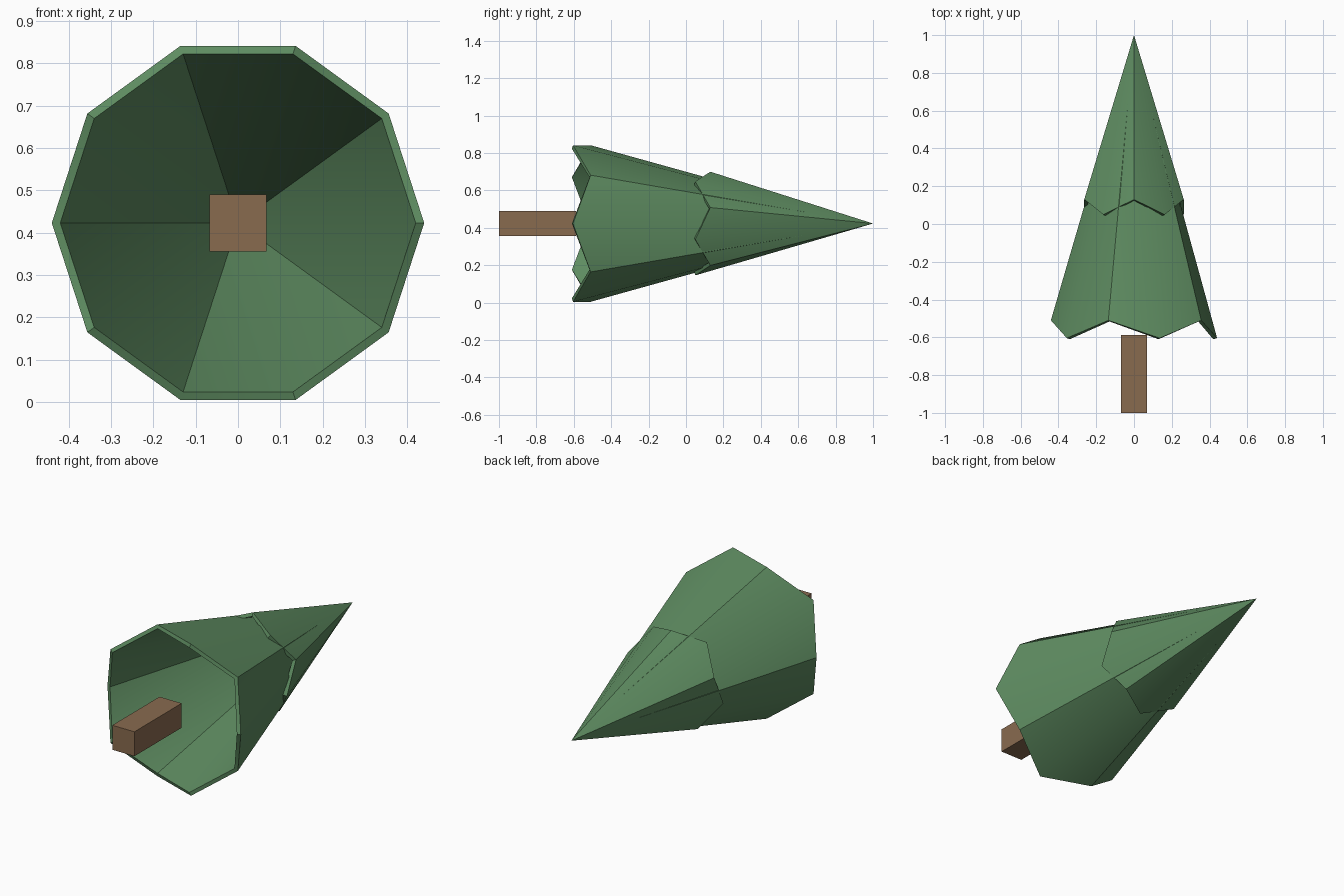
import bpy, bmesh
from math import radians, sin, cos
from mathutils import Vector

cube = bpy.data.objects.get("Cube")
if cube:
    bpy.data.objects.remove(cube, do_unlink=True)

AXIS_Z = 0.423   # height of the tree's lying axis


def material(name, rgb):
    m = bpy.data.materials.new(name)
    m.use_nodes = True
    m.diffuse_color = (*rgb, 1)
    m.node_tree.nodes["Principled BSDF"].inputs["Base Color"].default_value = (*rgb, 1)
    return m


green = material("foliage_green", (0.113, 0.264, 0.12))
brown = material("trunk_brown", (0.25, 0.145, 0.078))


def add_object(name, bm, mat):
    bmesh.ops.recalc_face_normals(bm, faces=bm.faces[:])
    mesh = bpy.data.meshes.new(name)
    bm.to_mesh(mesh)
    bm.free()
    mesh.materials.append(mat)
    ob = bpy.data.objects.new(name, mesh)
    bpy.context.collection.objects.link(ob)
    return ob


def foliage(name, radius, y_short, y_long, tip, inner_tip, start):
    """Hollow ten-sided cone with a zigzag hem; 'start' is the angle of a long point."""
    bm = bmesh.new()

    def shell(r, shift, apex_y):
        ring = []
        for i in range(10):
            a = radians(start + 36 * i)
            y = (y_short if i % 2 else y_long) + shift
            ring.append(bm.verts.new((r * cos(a), y, AXIS_Z + r * sin(a))))
        apex = bm.verts.new((0, apex_y, AXIS_Z))
        for i in range(10):
            bm.faces.new((ring[i], ring[(i + 1) % 10], apex))
        return ring

    outer = shell(radius, 0, tip)
    inner = shell(radius - 0.02, -0.006, inner_tip)
    # hem joining the two shells
    for i in range(10):
        j = (i + 1) % 10
        bm.faces.new((outer[i], outer[j], inner[j], inner[i]))
    ob = add_object(name, bm, green)
    bpy.ops.object.select_all(action="DESELECT")
    ob.select_set(True)
    bpy.context.view_layer.objects.active = ob
    bpy.ops.object.shade_smooth_by_angle(angle=radians(30))


# two tiers of branches, the upper one turned by half a facet
foliage("lower_foliage", 0.44, -0.51, -0.604, 0.997, 0.92, 0)
foliage("upper_foliage", 0.277, 0.13, 0.05, 1.0, 0.932, 54)

# square trunk
bm = bmesh.new()
bmesh.ops.create_cube(bm, size=1)
bmesh.ops.scale(bm, vec=(0.135, 0.412, 0.135), verts=bm.verts)
bmesh.ops.translate(bm, vec=Vector((0, -0.794, AXIS_Z)), verts=bm.verts)
add_object("trunk", bm, brown)
